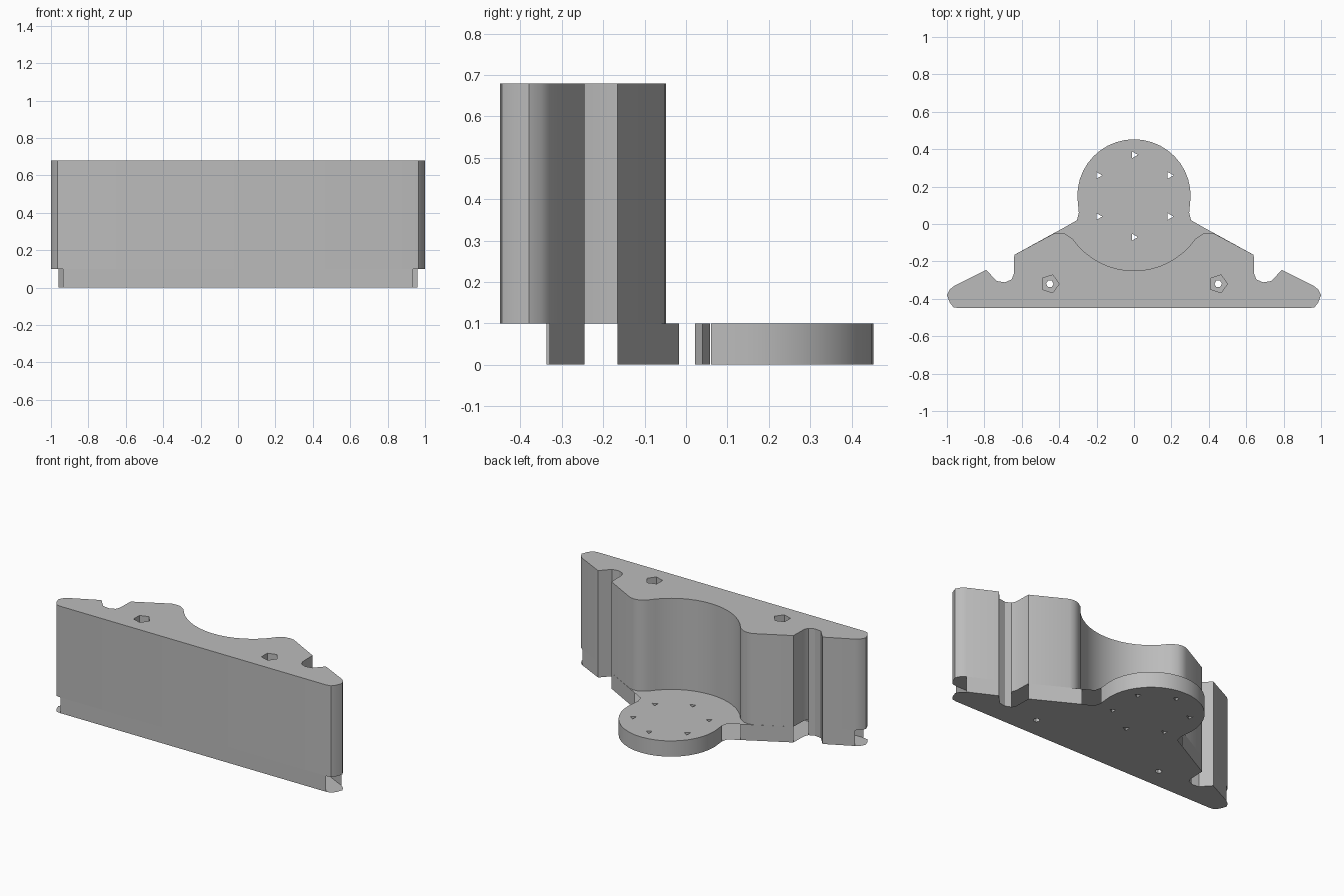
import bpy, bmesh, math

cube = bpy.data.objects.get("Cube")
if cube:
    bpy.data.objects.remove(cube, do_unlink=True)

BASE_TOP, TOP = 0.1, 0.68
CENTRE_Y = 0.15          # centre of the round pad and of the cove

grey = bpy.data.materials.new("plain_grey")
grey.use_nodes = True
grey.diffuse_color = (0.5, 0.5, 0.5, 1)
grey.node_tree.nodes["Principled BSDF"].inputs["Base Color"].default_value = (0.5, 0.5, 0.5, 1)


def prism(name, outline, z0, z1):
    """Extrude a closed outline from z0 to z1."""
    bm = bmesh.new()
    face = bm.faces.new([bm.verts.new((x, y, z0)) for x, y in outline])
    extruded = bmesh.ops.extrude_face_region(bm, geom=[face])["geom"]
    for v in extruded:
        if isinstance(v, bmesh.types.BMVert):
            v.co.z = z1
    bmesh.ops.recalc_face_normals(bm, faces=bm.faces)
    mesh = bpy.data.meshes.new(name)
    bm.to_mesh(mesh)
    bm.free()
    mesh.materials.append(grey)
    obj = bpy.data.objects.new(name, mesh)
    bpy.context.collection.objects.link(obj)
    return obj


def arc(radius, start, end, steps):
    angles = [math.radians(start + (end - start) * i / steps) for i in range(steps + 1)]
    return [(radius * math.cos(a), CENTRE_Y + radius * math.sin(a)) for a in angles]


def mirrored(half, middle):
    """Right half, middle arc, then the half again on the other side."""
    return half + middle + [(-x, y) for x, y in reversed(half)]


def ring(x, y, radius, sides):
    return [(x + radius * math.cos(math.tau * i / sides),
             y + radius * math.sin(math.tau * i / sides)) for i in range(sides)]


def cut(obj, cutters):
    bpy.context.view_layer.objects.active = obj
    for cutter in cutters:
        mod = obj.modifiers.new("hole", "BOOLEAN")
        mod.operation = "DIFFERENCE"
        mod.solver = "EXACT"
        mod.object = cutter
        bpy.ops.object.modifier_apply(modifier=mod.name)
    for cutter in cutters:
        bpy.data.objects.remove(cutter, do_unlink=True)


def remove_faces(obj, rule):
    bm = bmesh.new()
    bm.from_mesh(obj.data)
    faces = [f for f in bm.faces if rule(f.calc_center_median(), f.normal)]
    bmesh.ops.delete(bm, geom=faces, context="FACES")
    bm.to_mesh(obj.data)
    bm.free()


def smooth(obj):
    bpy.ops.object.select_all(action="DESELECT")
    obj.select_set(True)
    bpy.context.view_layer.objects.active = obj
    bpy.ops.object.shade_smooth_by_angle(angle=math.radians(32))


# Shared side profile: rounded end, slanted shoulder, notch
side = [(0.935, -0.45), (0.965, -0.445), (0.985, -0.42), (1.0, -0.38), (0.985, -0.35),
        (0.96, -0.33), (0.79, -0.245), (0.735, -0.305), (0.69, -0.312),
        (0.655, -0.297), (0.643, -0.27), (0.64, -0.165)]

# Base plate with the round pad
neck = [(0.37, -0.017), (0.305, 0.02), (0.295, 0.06)]
base = prism("base_plate", mirrored(side + neck, arc(0.303, -10, 190, 22)), 0, BASE_TOP)

# Upright body with the round cove
shoulder = [(0.43, -0.052), (0.40, -0.048), (0.37, -0.052)]
body = prism("upright_body", mirrored(side + shoulder, arc(0.40, -35, -145, 16)), BASE_TOP, TOP)

# Six small holes in the pad and two screw holes
holes = []
for i in range(6):
    a = math.radians(30 + 60 * i)
    holes.append(prism("pad_hole", ring(0.22 * math.cos(a), CENTRE_Y + 0.22 * math.sin(a), 0.021, 3),
                       -0.05, 0.15))
for sx in (-1, 1):
    holes.append(prism("screw_hole", ring(sx * 0.45, -0.32, 0.02, 6), -0.05, 0.15))
cut(base, holes)
cut(body, [prism("screw_pocket", ring(sx * 0.45, -0.32, 0.05, 5), 0.05, 0.75) for sx in (-1, 1)])


# Open corners, notch walls and neck fillets of the base
def is_open_wall(c, n):
    if abs(n.z) > 0.5:
        return False
    x = abs(c.x)
    end = x > 0.93 and c.y < -0.335
    notch = 0.63 < x < 0.66 and -0.3 < c.y < -0.165
    fillet = 0.29 < x < 0.36 and -0.015 < c.y < 0.05
    return end or notch or fillet


remove_faces(base, is_open_wall)
# The body shares its underside with the base
remove_faces(body, lambda c, n: n.z < -0.9 and c.z < BASE_TOP + 0.01)

for part in (base, body):
    smooth(part)
